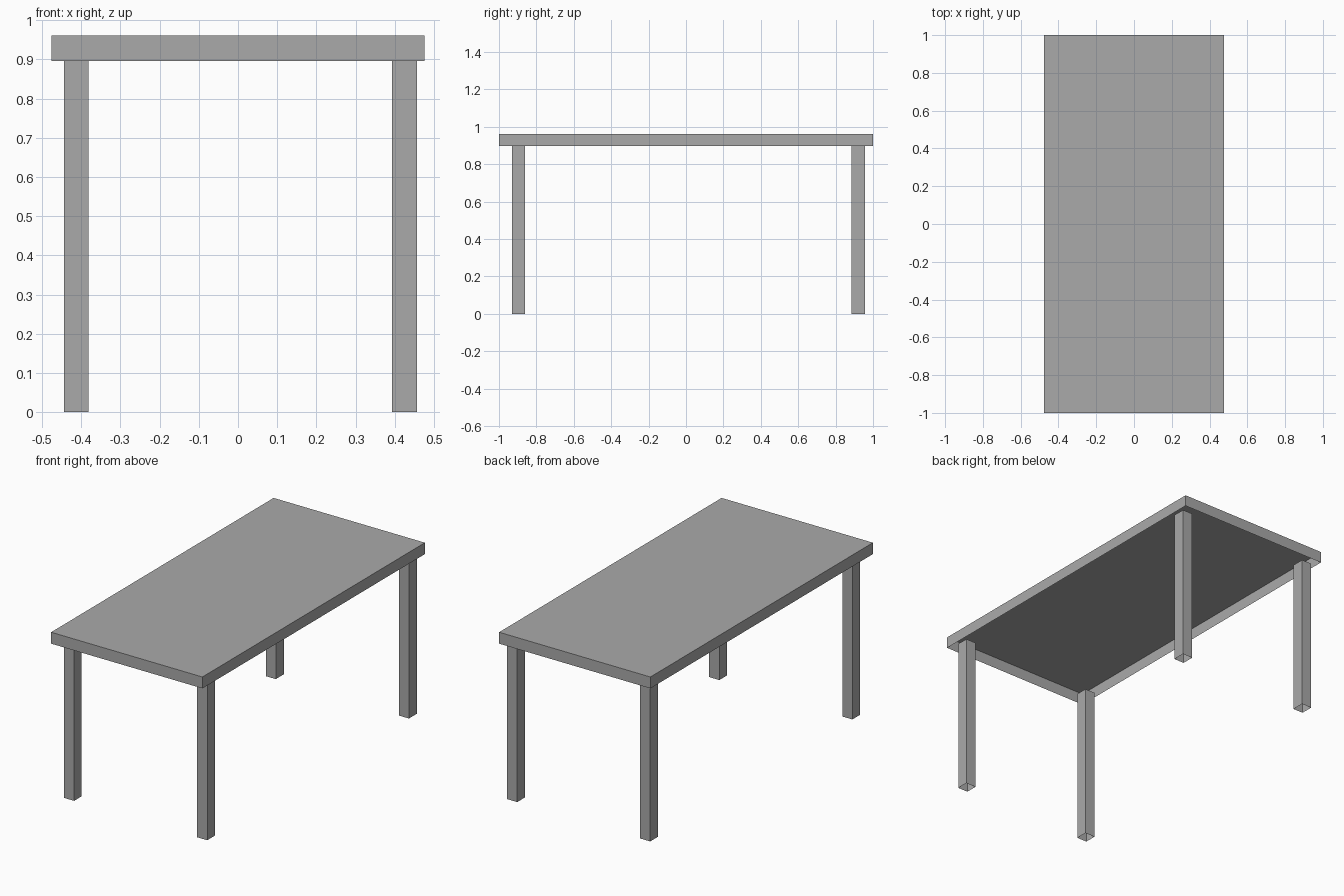
import bpy
import bmesh

cube = bpy.data.objects.get("Cube")
if cube:
    bpy.data.objects.remove(cube, do_unlink=True)

# Single grey finish
grey = bpy.data.materials.new("plain_grey")
grey.use_nodes = True
colour = (0.4, 0.4, 0.4, 1)
grey.diffuse_color = colour
grey.node_tree.nodes["Principled BSDF"].inputs["Base Color"].default_value = colour


def open_box(name, low, high):
    """Box between two corners, with its underside left open."""
    mesh = bpy.data.meshes.new(name)
    bm = bmesh.new()
    bmesh.ops.create_cube(bm, size=1)
    for v in bm.verts:
        v.co = [h if c > 0 else l for c, l, h in zip(v.co, low, high)]
    bm.normal_update()
    underside = [f for f in bm.faces if f.normal.z < -0.5]
    bmesh.ops.delete(bm, geom=underside, context='FACES')
    bm.to_mesh(mesh)
    bm.free()
    mesh.materials.append(grey)
    obj = bpy.data.objects.new(name, mesh)
    bpy.context.collection.objects.link(obj)
    return obj


TOP_Z = 0.961
LEG_Z = 0.896

# Table top: a shallow shell open below
open_box("table_top", (-0.476, -1, LEG_Z), (0.476, 1, TOP_Z))

# Four square legs, slightly off centre
x_spans = {"right": (-0.444, -0.381), "left": (0.393, 0.457)}
y_spans = {"front": (-0.929, -0.861), "back": (0.884, 0.956)}
for end, (y0, y1) in y_spans.items():
    for side, (x0, x1) in x_spans.items():
        open_box(f"{end}_{side}_leg", (x0, y0, 0), (x1, y1, LEG_Z))
